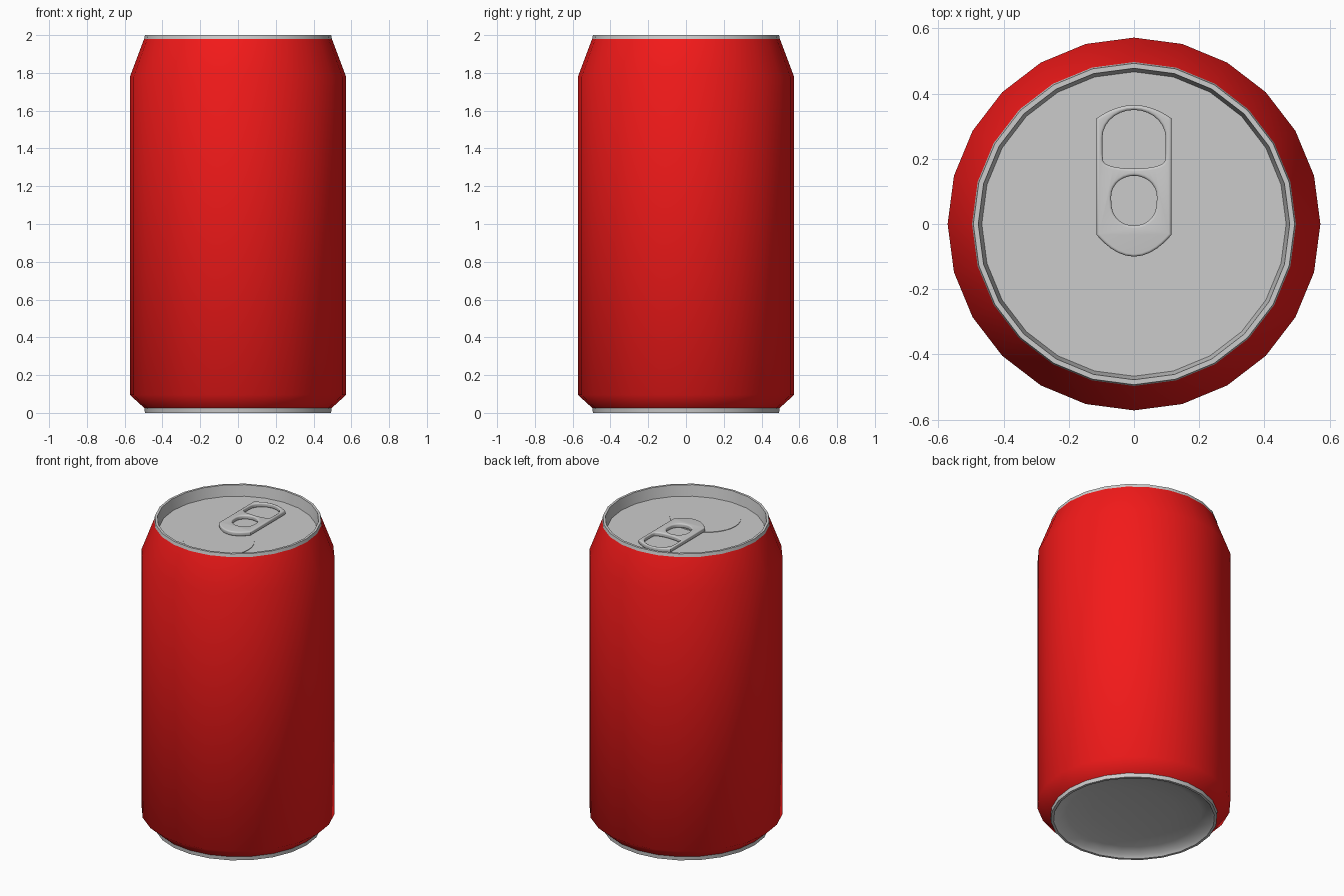
import bpy, bmesh
from math import sin, cos, pi, radians

if "Cube" in bpy.data.objects:
    bpy.data.objects.remove(bpy.data.objects["Cube"])

SIDES = 24
LID_Z = 1.93

red = bpy.data.materials.new("red_paint")
red.diffuse_color = (0.9, 0.01, 0.01, 1)
red.use_nodes = True
red.node_tree.nodes["Principled BSDF"].inputs["Base Color"].default_value = red.diffuse_color


def add_mesh(name, bm, angle=None, mat=None):
    """Finish a bmesh as a smooth-shaded object, optionally sharp above an angle."""
    bmesh.ops.recalc_face_normals(bm, faces=bm.faces[:])
    me = bpy.data.meshes.new(name)
    bm.to_mesh(me)
    bm.free()
    ob = bpy.data.objects.new(name, me)
    bpy.context.collection.objects.link(ob)
    if mat:
        me.materials.append(mat)
    bpy.ops.object.select_all(action='DESELECT')
    ob.select_set(True)
    bpy.context.view_layer.objects.active = ob
    if angle is None:
        bpy.ops.object.shade_smooth()
    else:
        bpy.ops.object.shade_smooth_by_angle(angle=radians(angle))
    return ob


def lathe(name, profile, angle=None, mat=None):
    """Spin an (r, z) profile about the z axis."""
    bm = bmesh.new()
    vs = [bm.verts.new((r, 0, z)) for r, z in profile]
    edges = [bm.edges.new(p) for p in zip(vs, vs[1:])]
    bmesh.ops.spin(bm, geom=vs + edges, cent=(0, 0, 0), axis=(0, 0, 1),
                   angle=2 * pi, steps=SIDES, use_merge=True)
    bmesh.ops.remove_doubles(bm, verts=bm.verts[:], dist=1e-5)
    return add_mesh(name, bm, angle, mat)


# painted side wall with shoulder and foot tapers
lathe("body", [(0.495, 0.025), (0.572, 0.095), (0.572, 1.78), (0.497, 1.98)], mat=red)

# metal rim and recessed lid
lathe("lid", [(0.497, 1.98), (0.493, 2.0), (0.478, 2.0), (0.467, LID_Z), (0, LID_Z)], 30)

# foot ring and shallow domed base
lathe("base", [(0.495, 0.025), (0.493, 0), (0.477, 0), (0.462, 0.018), (0.40, 0.036),
               (0.25, 0.055), (0, 0.065)], 50)

# scored mouth panel, barely raised from the lid
bm = bmesh.new()
bmesh.ops.create_cone(bm, cap_ends=True, segments=32, radius1=0.2, radius2=0.2, depth=0.006)
for v in bm.verts:
    v.co = (v.co.x * 1.08, v.co.y - 0.2, v.co.z + LID_Z)
add_mesh("mouth_panel", bm, 30)


def outline(w, y0, y1, low, high, k_low, k_high, n=14):
    """Closed loop: straight sides from y0 to y1 with curved caps."""
    arc = [i * pi / n for i in range(n + 1)]
    top = [(w * cos(a), y1 + high * max(sin(a), 0) ** k_high) for a in arc]
    bottom = [(-w * cos(a), y0 - low * max(sin(a), 0) ** k_low) for a in arc]
    return top + bottom


# pull tab: rounded plate with two holes (outlines allow for the bevel)
B = 0.008
loops = [
    outline(0.115 - B, -0.03, 0.32, 0.07 - B, 0.045 - B, 2, 2),
    outline(0.097 + B, 0.215, 0.265, 0.045 + B, 0.085 + B, 0.5, 1),
    outline(0.070 + B, 0.075, 0.085, 0.080 + B, 0.063 + B, 0.8, 1),
]
cu = bpy.data.curves.new("tab_outline", 'CURVE')
cu.dimensions = '2D'
cu.fill_mode = 'BOTH'
cu.bevel_depth = B
cu.bevel_resolution = 3
cu.extrude = 0.006
for pts in loops:
    sp = cu.splines.new('POLY')
    sp.points.add(len(pts) - 1)
    for p, (x, y) in zip(sp.points, pts):
        p.co = (x, y, 0, 1)
    sp.use_cyclic_u = True
helper = bpy.data.objects.new("tab_outline", cu)
bpy.context.collection.objects.link(helper)
bpy.context.view_layer.update()
me = bpy.data.meshes.new_from_object(helper.evaluated_get(bpy.context.evaluated_depsgraph_get()))
bpy.data.objects.remove(helper)
bm = bmesh.new()
bm.from_mesh(me)
bmesh.ops.remove_doubles(bm, verts=bm.verts[:], dist=1e-5)
tab = add_mesh("pull_tab", bm, 40)
tab.location.z = LID_Z + 0.016
